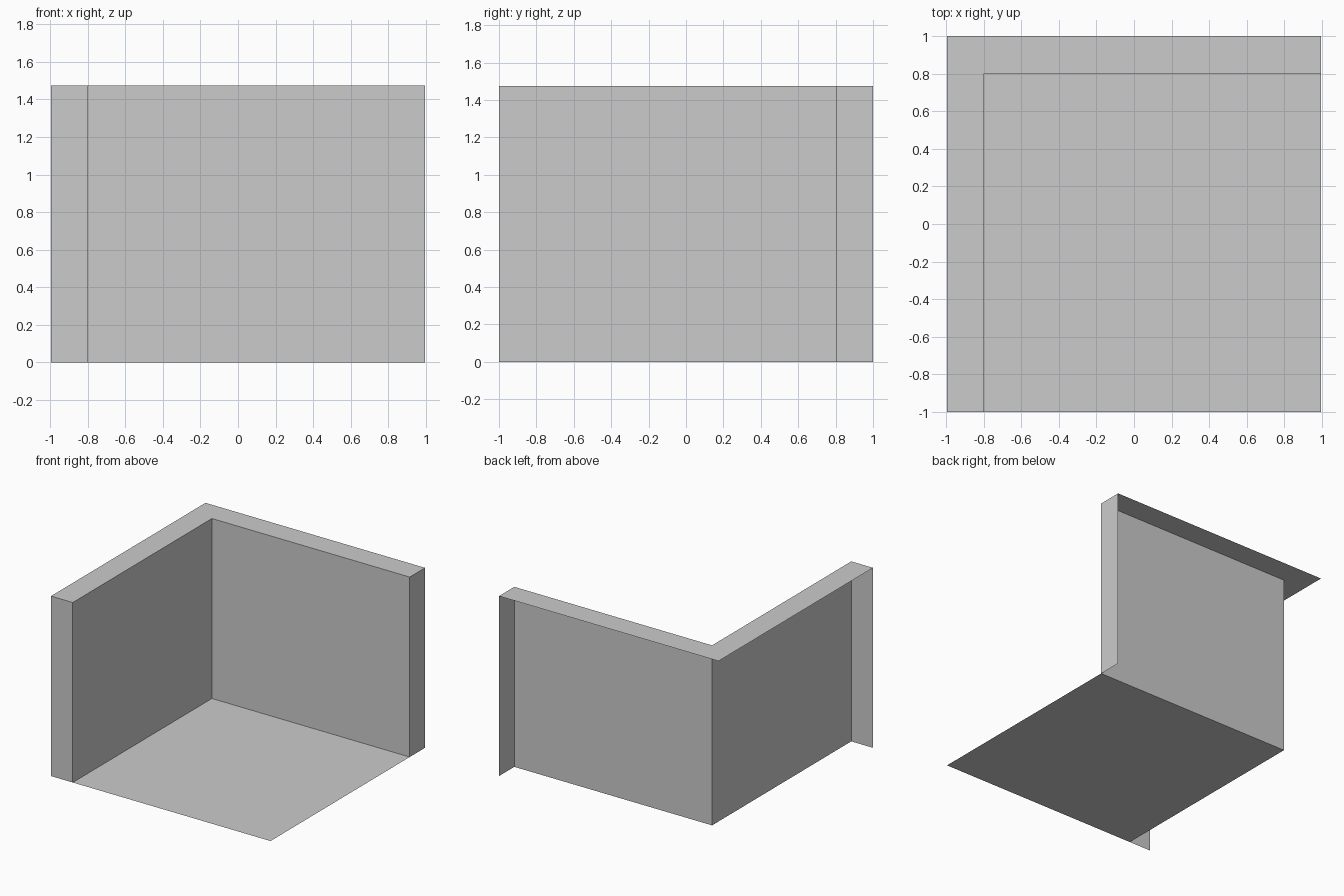
import bpy
import bmesh

if "Cube" in bpy.data.objects:
    bpy.data.objects.remove(bpy.data.objects["Cube"])

# Main dimensions: outer half-sizes, wall inner faces, height
X, Y, H = 0.995, 1.0, 1.475
XI, YI = -0.798, 0.802


def sheet(name, points):
    """One flat single-sided panel."""
    bm = bmesh.new()
    bm.faces.new([bm.verts.new(p) for p in points])
    mesh = bpy.data.meshes.new(name)
    bm.to_mesh(mesh)
    bm.free()
    obj = bpy.data.objects.new(name, mesh)
    bpy.context.collection.objects.link(obj)
    return obj


def upright(name, a, b):
    """Vertical panel from floor to wall height between two plan points."""
    return sheet(name, [(*a, 0), (*b, 0), (*b, H), (*a, H)])


# Floor
sheet("floor", [(XI, -Y, 0), (X, -Y, 0), (X, YI, 0), (XI, YI, 0)])

# Inner wall faces, looking into the room
upright("left_wall", (XI, -Y), (XI, YI))
upright("back_wall", (XI, YI), (X, YI))

# Cut ends of the walls (the outer sides are left open)
upright("left_wall_end", (-X, -Y), (XI, -Y))
upright("back_wall_end", (X, YI), (X, Y))

# L-shaped top of the walls
outline = [(-X, -Y), (XI, -Y), (XI, YI), (X, YI), (X, Y), (-X, Y)]
sheet("wall_top", [(x, y, H) for x, y in outline])
